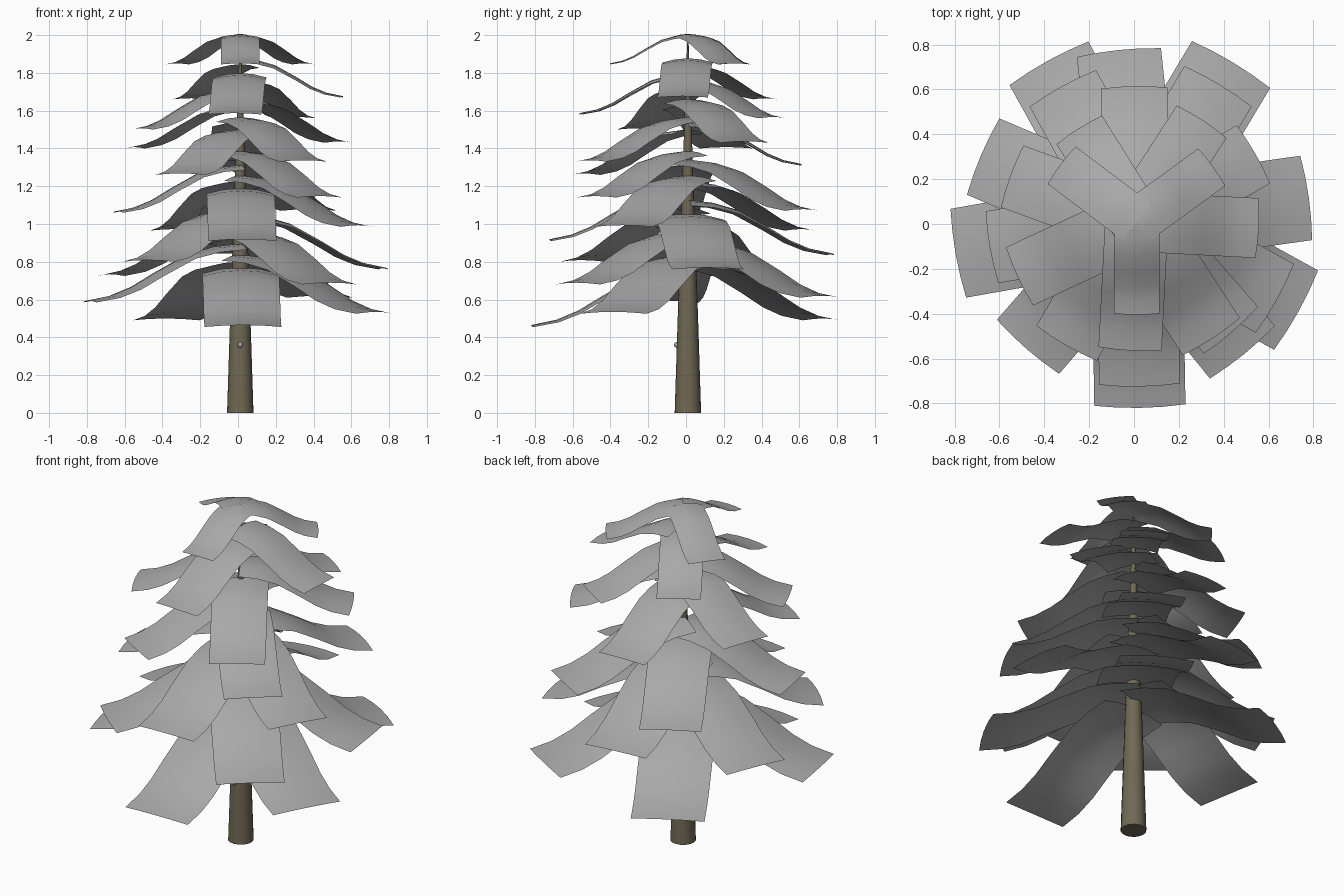
import bpy, bmesh, math
from mathutils import Vector, Matrix

cube = bpy.data.objects.get("Cube")
if cube:
    bpy.data.objects.remove(cube, do_unlink=True)

CENTRE = Vector((0.012, 0.01, 0))


def make_material(name, rgb):
    mat = bpy.data.materials.new(name)
    mat.use_nodes = True
    mat.diffuse_color = (*rgb, 1)
    node = next(n for n in mat.node_tree.nodes if n.type == 'BSDF_PRINCIPLED')
    node.inputs["Base Color"].default_value = (*rgb, 1)
    node.inputs["Roughness"].default_value = 0.8
    return mat


foliage = make_material("foliage grey", (0.40, 0.40, 0.40))
bark = make_material("bark brown", (0.165, 0.14, 0.09))


def finish(bm, name, mat):
    mesh = bpy.data.meshes.new(name)
    bm.to_mesh(mesh)
    bm.free()
    mesh.materials.append(mat)
    obj = bpy.data.objects.new(name, mesh)
    bpy.context.collection.objects.link(obj)
    for poly in mesh.polygons:
        poly.use_smooth = True
    return obj


# Side profile shared by every bough: share of length, share of droop
PROFILE = [(0, 0), (0.17, 0.05), (0.34, 0.18), (0.55, 0.5), (0.7, 0.75), (0.84, 0.91), (1, 1)]
COLUMNS = 4


def add_bough(name, angle, length, tip_z):
    """A drooping rectangular sheet, slightly arched across its width."""
    bm = bmesh.new()
    droop, half = 0.36 * length, 0.245 * length
    turn = Matrix.Rotation(math.radians(angle), 4, 'Z')
    rows = []
    for along, fall in PROFILE:
        row = []
        for i in range(COLUMNS + 1):
            u = 2 * i / COLUMNS - 1
            arch = 0.04 * length * (1 - u * u) * (1 - 0.7 * along)
            reach = along * length * (1 - 0.015 * u * u)
            z = tip_z + droop * (1 - fall) + arch - 0.02 * length * (1 - along)
            row.append(bm.verts.new(turn @ Vector((reach, u * half, z)) + CENTRE))
        rows.append(row)
    for a, b in zip(rows, rows[1:]):
        for i in range(COLUMNS):
            bm.faces.new((a[i], b[i], b[i + 1], a[i + 1]))
    return finish(bm, name, foliage)


# Boughs from the bottom up: angle, length, tip height
BOUGHS = [
    (271, 0.83, 0.455), (119, 0.82, 0.49), (331, 0.825, 0.525), (190, 0.82, 0.585), (59, 0.83, 0.61),
    (309, 0.76, 0.68), (157, 0.755, 0.725), (8, 0.775, 0.76), (229, 0.75, 0.80), (96, 0.77, 0.835),
    (271, 0.735, 0.91), (119, 0.69, 0.965), (331, 0.715, 0.985), (190, 0.665, 1.06), (59, 0.715, 1.07),
    (311, 0.65, 1.14), (240, 0.635, 1.26), (91, 0.605, 1.31), (303, 0.62, 1.33), (160, 0.60, 1.40),
    (30, 0.61, 1.43), (205, 0.585, 1.50), (57, 0.54, 1.56), (267, 0.575, 1.58), (122, 0.49, 1.66),
    (357, 0.545, 1.67),
    (270, 0.415, 1.845), (36, 0.42, 1.845), (143, 0.425, 1.845),
]
for n, (angle, length, tip_z) in enumerate(BOUGHS, 1):
    add_bough(f"bough_{n}", angle, length, tip_z)

# Tapered trunk: height, radius
SIDES = 16
bm = bmesh.new()
rings = []
for z, radius in [(0, 0.07), (0.5, 0.054), (1.0, 0.037), (1.5, 0.02), (1.96, 0.004)]:
    ring = []
    for i in range(SIDES):
        a = math.tau * i / SIDES
        ring.append(bm.verts.new(CENTRE + Vector((radius * math.cos(a), radius * math.sin(a), z))))
    rings.append(ring)
for a, b in zip(rings, rings[1:]):
    for i in range(SIDES):
        j = (i + 1) % SIDES
        bm.faces.new((a[i], a[j], b[j], b[i]))
bm.faces.new(rings[0][::-1])
bm.faces.new(rings[-1])
trunk = finish(bm, "trunk", bark)
bpy.context.view_layer.objects.active = trunk
trunk.select_set(True)
bpy.ops.object.shade_smooth_by_angle()
trunk.select_set(False)

# Small stub on the front of the trunk
bm = bmesh.new()
bmesh.ops.create_icosphere(bm, subdivisions=1, radius=0.016,
                           matrix=Matrix.Translation((0.012, -0.05, 0.36)))
finish(bm, "trunk_stub", foliage)
